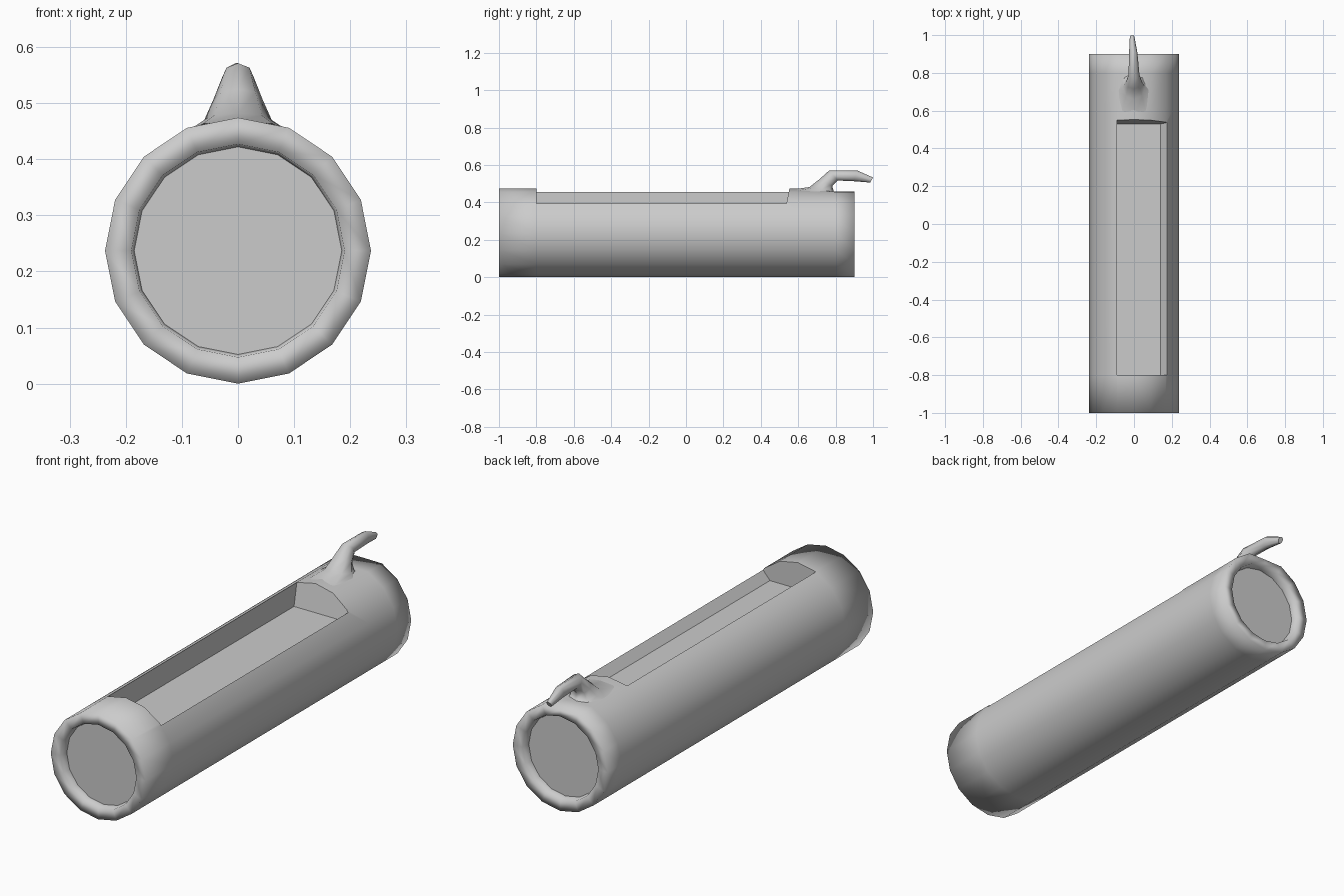
import bpy, bmesh, math

if "Cube" in bpy.data.objects:
    bpy.data.objects.remove(bpy.data.objects["Cube"])

N, R, CZ = 16, 0.237, 0.237


def make_object(name, bm):
    bmesh.ops.recalc_face_normals(bm, faces=bm.faces)
    mesh = bpy.data.meshes.new(name)
    bm.to_mesh(mesh)
    bm.free()
    obj = bpy.data.objects.new(name, mesh)
    bpy.context.collection.objects.link(obj)
    return obj


def loft(rings):
    """Smooth skin through rings of points, with flat end caps."""
    bm = bmesh.new()
    loops = [[bm.verts.new(p) for p in ring] for ring in rings]
    n = len(loops[0])
    for a, b in zip(loops, loops[1:]):
        for i in range(n):
            j = (i + 1) % n
            bm.faces.new((a[i], a[j], b[j], b[i])).smooth = True
    bm.faces.new(loops[0])
    bm.faces.new(loops[-1][::-1])
    return bm


def log_ring(y, r, top=None):
    pts = []
    for i in range(N):
        a = 2 * math.pi * i / N
        z = CZ + r * math.cos(a)
        pts.append((r * math.sin(a), y, top if top and i == 0 else z))
    return pts


# Log with shallow recessed ends; the top is flattened near the back
log = make_object("log", loft([
    log_ring(-0.96, 0.185), log_ring(-0.998, 0.19), log_ring(-1.0, R),
    log_ring(-0.8, R), log_ring(0.62, R), log_ring(0.8, R, 0.457),
    log_ring(0.9, R, 0.457), log_ring(0.898, 0.19), log_ring(0.86, 0.185)]))

# Trough cutter: upright left wall, flat floor, low right lip, leaning back end
profile = [(-0.09, 0.355), (0.14, 0.355), (0.174, 0.394), (0.42, 0.7), (-0.09, 0.7)]
bm = loft([[(x, -0.8, z) for x, z in profile],
           [(x, 0.535 + 0.2 * (z - 0.384), z) for x, z in profile]])
for f in bm.faces:
    f.smooth = False
cutter = make_object("trough_cutter", bm)
cutter.hide_render = True

mod = log.modifiers.new("trough", 'BOOLEAN')
mod.operation = 'DIFFERENCE'
mod.solver = 'EXACT'
mod.object = cutter
bpy.context.view_layer.objects.active = log
log.select_set(True)
bpy.ops.object.modifier_apply(modifier=mod.name)
bpy.data.objects.remove(cutter)

# Branch stub: (top y, top z, bottom y, bottom z, half width, centre x)
sections = [
    (0.56, 0.468, 0.84, 0.435, 0.088, 0.0),
    (0.66, 0.482, 0.79, 0.458, 0.060, 0.0),
    (0.715, 0.525, 0.782, 0.487, 0.044, 0.0),
    (0.766, 0.571, 0.812, 0.517, 0.029, 0.0),
    (0.915, 0.571, 0.90, 0.513, 0.022, -0.004),
    (1.0, 0.533, 0.985, 0.506, 0.012, -0.01)]
rings = []
for ty, tz, by, bz, w, cx in sections:
    ring = []
    for i in range(8):
        a = 2 * math.pi * i / 8
        t = (1 + math.cos(a)) / 2
        ring.append((cx + w * math.sin(a), by + (ty - by) * t, bz + (tz - bz) * t))
    rings.append(ring)
make_object("branch", loft(rings))
